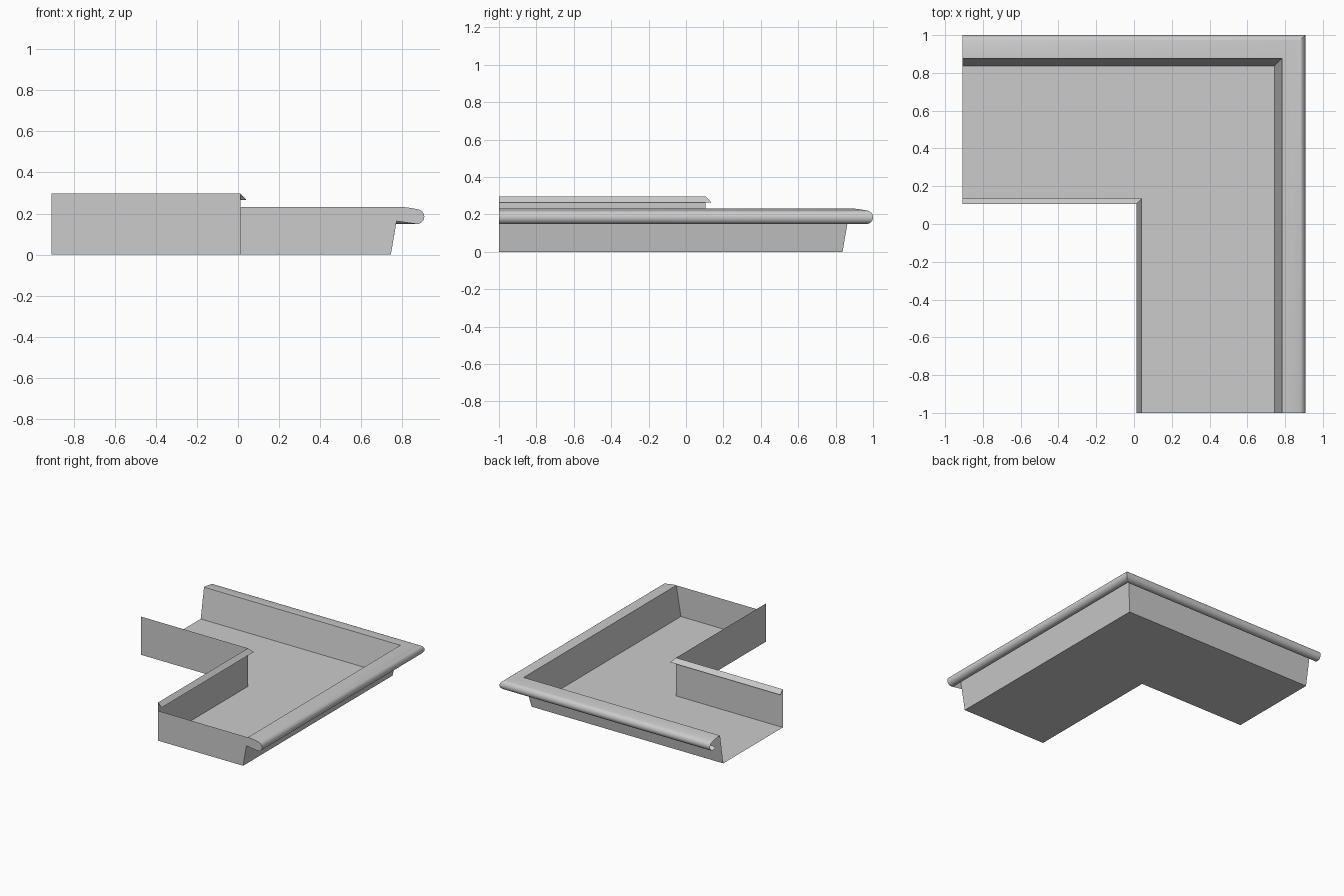
import bpy
import math

if "Cube" in bpy.data.objects:
    bpy.data.objects.remove(bpy.data.objects["Cube"])

INNER_X, INNER_Y = 0.012, 0.105   # inside corner of the gutter
END_X, END_Y = -0.907, -1.0       # the two run ends


def add_object(name, verts, faces):
    mesh = bpy.data.meshes.new(name)
    mesh.from_pydata(verts, [], faces)
    mesh.update()
    obj = bpy.data.objects.new(name, mesh)
    bpy.context.collection.objects.link(obj)
    bpy.ops.object.select_all(action='DESELECT')
    obj.select_set(True)
    bpy.context.view_layer.objects.active = obj
    bpy.ops.object.shade_smooth_by_angle(angle=math.radians(30))
    return obj


def sweep(name, profile):
    """Carry an open (offset, height) profile round the mitred corner."""
    verts, faces = [], []
    for d, z in profile:
        verts += [(END_X, INNER_Y + d, z),
                  (INNER_X + d, INNER_Y + d, z),
                  (INNER_X + d, END_Y, z)]
    for i in range(len(profile) - 1):
        for j in range(2):
            a = i * 3 + j
            faces.append((a, a + 3, a + 4, a + 1))
    return add_object(name, verts, faces)


# Cross-section pieces
hook = [(0.03, 0.265), (0.0, 0.297)]
channel = [(0.0, 0.297), (0.0, 0.0), (0.732, 0.0), (0.772, 0.232)]
curl = [(0.859 + 0.036 * math.cos(math.radians(a)),
         0.185 + 0.036 * math.sin(math.radians(a)))
        for a in range(75, -151, -15)]
lip = [(0.772, 0.232), (0.79, 0.232), (0.83, 0.227)] + curl

# Gutter trough, rear hook and rolled front lip
sweep("gutter_channel", channel)
sweep("rear_hook", hook)
sweep("rolled_lip", lip)

# Stop end closing the front run, following the channel and lip outline
outline = [(0.0, 0.232), (0.0, 0.0), (0.732, 0.0), (0.760, 0.163)]
outline += list(reversed(curl[:-4])) + [(0.83, 0.227), (0.79, 0.232)]
add_object("stop_end", [(INNER_X + d, END_Y, z) for d, z in outline],
           [tuple(range(len(outline)))])
